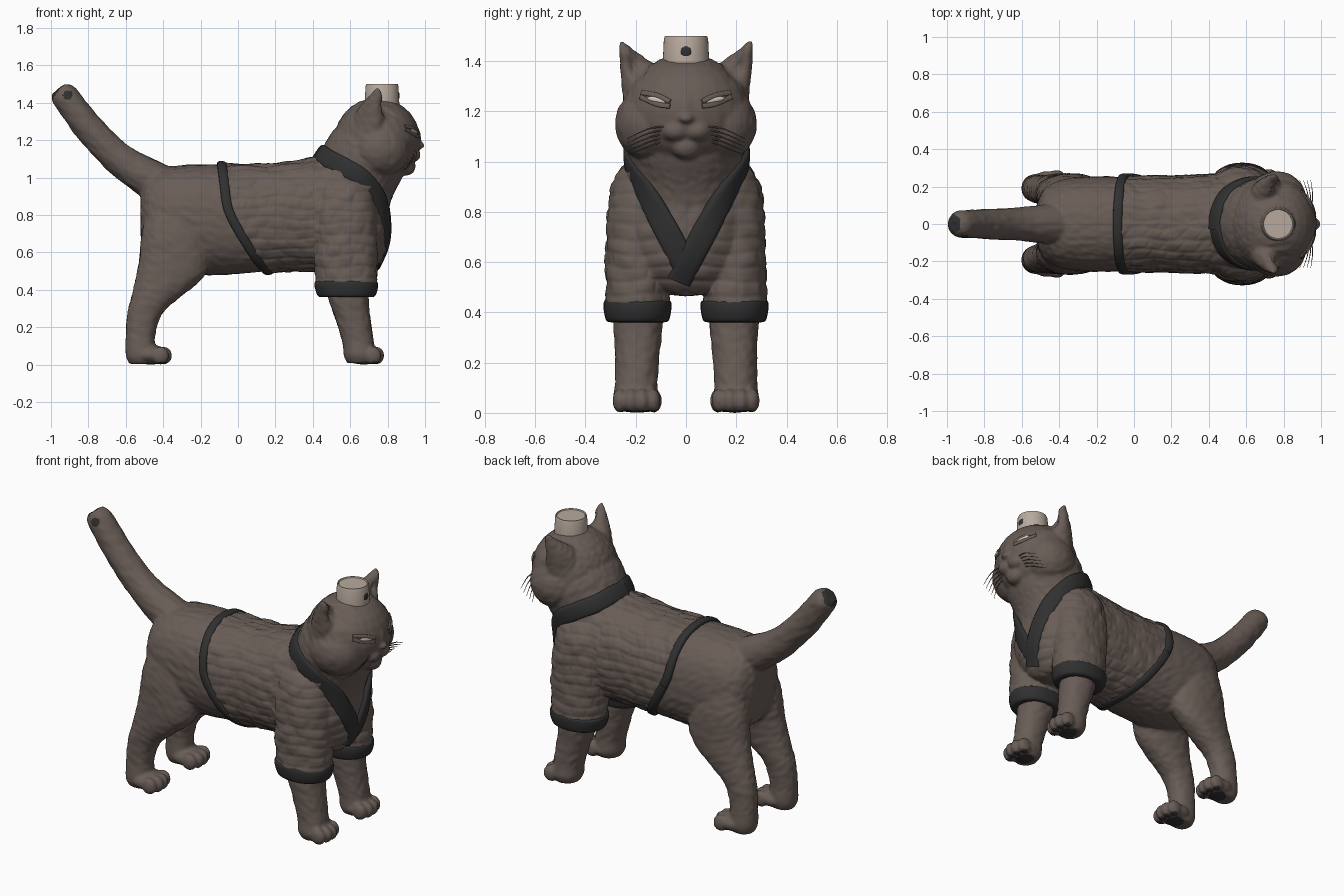
import bpy, bmesh, math
from mathutils import Vector, Matrix, noise
from mathutils.bvhtree import BVHTree

if "Cube" in bpy.data.objects:
    bpy.data.objects.remove(bpy.data.objects["Cube"])


def material(name, rgb):
    m = bpy.data.materials.new(name)
    m.diffuse_color = (*rgb, 1)
    m.use_nodes = True
    m.node_tree.nodes["Principled BSDF"].inputs["Base Color"].default_value = m.diffuse_color
    return m


FUR = material("brown fur", (0.140, 0.108, 0.093))
DARK = material("charcoal trim", (0.030, 0.030, 0.031))
PALE = material("pale beige", (0.48, 0.40, 0.34))
WHITE = material("eye ivory", (0.62, 0.56, 0.48))


def loft(bm, secs, n=32, sq=1.0, steps=4):
    """Skin a smooth tube through sections (centre, half axis u, half axis v)."""
    secs = [[Vector(v) for v in s] for s in secs]
    dense = []
    for i in range(len(secs) - 1):
        a, b, c, d = (secs[min(max(i + k, 0), len(secs) - 1)] for k in (-1, 0, 1, 2))
        for j in range(steps):
            t = j / steps
            dense.append([b[k] + 0.5 * t * (c[k] - a[k] + t * (2 * a[k] - 5 * b[k] + 4 * c[k] - d[k]
                          + t * (3 * (b[k] - c[k]) + d[k] - a[k]))) for k in range(3)])
    dense.append(secs[-1])
    rings = []
    for c, u, v in dense:
        ring = []
        for i in range(n):
            ca, sa = math.cos(2 * math.pi * i / n), math.sin(2 * math.pi * i / n)
            ca = math.copysign(abs(ca) ** sq, ca)
            sa = math.copysign(abs(sa) ** sq, sa)
            ring.append(bm.verts.new(c + u * ca + v * sa))
        rings.append(ring)
    faces = [bm.faces.new(rings[0][::-1]), bm.faces.new(rings[-1])]
    for r, q in zip(rings, rings[1:]):
        faces += [bm.faces.new((r[i], r[(i + 1) % n], q[(i + 1) % n], q[i])) for i in range(n)]
    bmesh.ops.recalc_face_normals(bm, faces=faces)


def column(bm, rows, s):
    """Upright limb from rows of (z, x, y, rx, ry), on side s."""
    loft(bm, [((x, s * y, z), (rx, 0, 0), (0, ry, 0)) for z, x, y, rx, ry in rows], sq=0.92)


def blob(bm, centre, radii, rot=Matrix()):
    bmesh.ops.create_uvsphere(bm, u_segments=24, v_segments=14, radius=1,
                              matrix=Matrix.Translation(centre) @ rot @ Matrix.Diagonal((*radii, 1)))


def finish(name, bm, *mats, angle=50):
    me = bpy.data.meshes.new(name)
    for f in bm.faces:
        f.smooth = True
    bm.to_mesh(me)
    bm.free()
    me.set_sharp_from_angle(angle=math.radians(angle))
    for m in mats:
        me.materials.append(m)
    ob = bpy.data.objects.new(name, me)
    bpy.context.collection.objects.link(ob)
    return ob


# ---- body: overlapping volumes fused into one skin
bm = bmesh.new()
torso = [(-.52, .80, .10, .13), (-.48, .79, .19, .21), (-.38, .79, .24, .265), (-.2, .775, .255, .295),
         (0, .775, .25, .29), (.2, .785, .25, .283), (.4, .80, .255, .295), (.55, .79, .26, .31),
         (.68, .76, .23, .28), (.755, .75, .16, .20), (.80, .78, .06, .09)]
loft(bm, [((x, 0, z), (0, ry, 0), (0, 0, rz)) for x, z, ry, rz in torso], sq=0.88)
neck = [(.55, .84, .27, .25), (.625, 1.0, .23, .23), (.70, 1.14, .22, .245), (.75, 1.22, .16, .2)]
loft(bm, [((x, 0, z), (.84 * h, 0, -.54 * h), (0, ry, 0)) for x, z, h, ry in neck])
tail = [(-.30, .90, .12), (-.44, .975, .108), (-.63, 1.095, .088), (-.785, 1.25, .08),
        (-.89, 1.385, .075), (-.935, 1.445, .07), (-.958, 1.475, .045)]
secs = []
for i, (x, z, r) in enumerate(tail):
    p, q = tail[max(i - 1, 0)], tail[min(i + 1, len(tail) - 1)]
    d = Vector((q[0] - p[0], 0, q[1] - p[1])).normalized()
    secs.append(((x, 0, z), (0, r, 0), (d.z * r, 0, -d.x * r)))
loft(bm, secs)
# head and muzzle
blob(bm, (.745, 0, 1.2), (.23, .255, .225))
blob(bm, (.90, 0, 1.06), (.05, .06, .05))
blob(bm, (.92, 0, 1.21), (.06, .045, .08))
blob(bm, (.968, 0, 1.172), (.03, .032, .02))
PAWS = ((-.465, .192), (.67, .197))
for s in (1, -1):
    blob(bm, (.76, s * .14, 1.15), (.16, .142, .15))
    blob(bm, (.925, s * .043, 1.122), (.052, .056, .042))
    # ears
    loft(bm, [((.695, s * .16, 1.29), (.03, s * .09, -.045), (.09, 0, .01)),
              ((.715, s * .20, 1.375), (.02, s * .06, -.02), (.066, 0, .01)),
              ((.738, s * .238, 1.44), (.008, s * .028, -.006), (.034, 0, .004)),
              ((.745, s * .256, 1.478), (.002, s * .008, 0), (.01, 0, 0))])
    # legs and sleeves
    column(bm, [(.85, -.35, .13, .13, .10), (.7, -.34, .15, .175, .115), (.55, -.34, .165, .19, .105),
                (.45, -.375, .175, .175, .095), (.36, -.44, .18, .13, .085), (.27, -.50, .185, .093, .075),
                (.15, -.522, .19, .078, .07), (.05, -.52, .192, .08, .075), (.003, -.52, .192, .06, .055)], s)
    column(bm, [(.5, .58, .19, .12, .1), (.36, .59, .19, .108, .098), (.25, .613, .193, .095, .09),
                (.12, .642, .198, .084, .085), (.05, .65, .2, .085, .09), (.008, .65, .2, .065, .07)], s)
    column(bm, [(1.0, .55, .12, .10, .10), (.93, .56, .15, .145, .125), (.8, .57, .178, .16, .125),
                (.6, .575, .188, .16, .121), (.45, .58, .193, .153, .118), (.39, .58, .193, .146, .112)], s)
    # paws with toes
    for px, py in PAWS:
        blob(bm, (px, s * py, .052), (.10, .092, .052))
        for k in (-1.5, -.5, .5, 1.5):
            blob(bm, (px + .075 - .016 * abs(k), s * py + k * .044, .048), (.046, .03, .048))
raw = finish("raw_volumes", bm)
mod = raw.modifiers.new("fuse", 'REMESH')
mod.mode, mod.voxel_size = 'VOXEL', 0.009
mod = raw.modifiers.new("soften", 'SMOOTH')
mod.factor, mod.iterations = 0.5, 5
fused = bpy.data.meshes.new_from_object(raw.evaluated_get(bpy.context.evaluated_depsgraph_get()))
bpy.data.objects.remove(raw)
bm = bmesh.new()
bm.from_mesh(fused)
bm.normal_update()
skin = BVHTree.FromBMesh(bm)


# ---- surface relief: quilted jacket, fur grain, ear hollows
def hem_x(z):
    if z > .86:
        return -.06 - .13 * (z - .86)
    return -.06 + .21 * ((.86 - z) / .36) ** 1.3


def in_jacket(p):
    if p.z < .40 or p.x < hem_x(p.z) or p.z > 1.13 - .66 * (p.x - .45):
        return False
    return not (p.x > .65 and p.z > .53 + 2.1 * abs(p.y))


moves = []
for v in bm.verts:
    p, n = v.co, v.normal
    if in_jacket(p):
        wob = .02 * noise.noise(p * 7)
        across = p.z if p.x > .41 else math.atan2(p.z - .78, abs(p.y)) * .27
        row = (across + wob) / .058
        col = (p.x + .8 * abs(p.y) + wob) / .10 + .5 * (math.floor(row) % 2)
        edge = min(.5 - abs(row % 1 - .5), 1.8 * (.5 - abs(col % 1 - .5)))
        d = .007 + .005 * min(1, edge * 4) + .008 * noise.noise(p * 14)
    else:
        d = .0035 * noise.noise(Vector((p.x * 18, p.y * 40, p.z * 32 + p.x * 14)))
        if p.z < .12 or p.x > .85:
            d *= .3
        ear = ((abs(p.y) - .205) / .035) ** 2 + ((p.z - 1.385) / .042) ** 2
        if n.x > .2 and p.z > 1.3:
            d -= .035 * math.exp(-ear)
    moves.append(n * d)
for v, m in zip(bm.verts, moves):
    v.co += m
    v.co.z = max(v.co.z, 0)
bm.normal_update()
# dark tail end, side spot and paw pads
for f in bm.faces:
    c, n = f.calc_center_median(), f.normal
    if c.x < -.85 and c.z > 1.39:
        end = n.dot(Vector((-.85, 0, .5))) > .72 and c.z > 1.41
        spot = n.y < -.4 and math.hypot(c.x + .91, c.z - 1.44) < .026
        f.material_index = int(end or spot)
    elif c.z < .035 and n.z < -.45:
        for px, py in PAWS:
            dy = abs(c.y) - py
            toe = any(math.hypot(c.x - px - .078 + .016 * abs(k), dy - k * .044) < .021
                      for k in (-1.5, -.5, .5, 1.5))
            if toe or math.hypot((c.x - px + .005) / .05, dy / .055) < 1:
                f.material_index = 1
finish("cat_body", bm, FUR, DARK, angle=80)


# ---- bands laid on the skin
def ribbon(name, pts, w, t, mat):
    hits = [skin.find_nearest(Vector(p))[:2] for p in pts]
    secs = []
    for i, (p, n) in enumerate(hits):
        d = hits[min(i + 1, len(hits) - 1)][0] - hits[max(i - 1, 0)][0]
        side = d.cross(n).normalized()
        secs.append((p, side * w, side.cross(d).normalized() * t))
    b = bmesh.new()
    loft(b, secs, n=16, sq=.6)
    finish(name, b, mat)


hem = []
for i in range(37):
    a = 2 * math.pi * i / 36 + .01
    z = .778 + .295 * math.sin(a)
    hem.append((hem_x(z), .26 * math.cos(a), z))
ribbon("jacket_hem", hem, .025, .021, DARK)
for s, name, low in ((1, "collar_over", [(.80, .03, .63), (.76, -.03, .51)]),
                     (-1, "collar_under", [(.80, .03, .63), (.78, .0, .57)])):
    path = [(.44, -.03, 1.12), (.455, .06, 1.12), (.50, .15, 1.09), (.58, .215, 1.05), (.67, .22, .99),
            (.755, .165, .88), (.80, .095, .75)] + low
    ribbon(name, [(x, s * y, z) for x, y, z in path], .050, .024 if s > 0 else .018, DARK)

for s, side in ((1, "left"), (-1, "right")):
    # sleeve cuffs
    b = bmesh.new()
    column(b, [(.360, .58, .193, .125, .10), (.366, .58, .193, .152, .123), (.40, .58, .193, .166, .133),
               (.43, .578, .193, .170, .135), (.445, .578, .193, .162, .13), (.45, .578, .193, .13, .10)], s)
    finish(side + "_cuff", b, DARK)
    # narrow eyes between two lids
    p, n = skin.find_nearest(Vector((.93, s * .112, 1.243)))[:2]
    rot = Matrix.Rotation(math.atan2(n.y, n.x), 4, 'Z') @ Matrix.Rotation(s * .2, 4, 'X')
    b = bmesh.new()
    blob(b, p, (.007, .042, .011), rot)
    finish(side + "_eye", b, WHITE)
    for lid, zs in (("upper", (1.236, 1.259, 1.268)), ("lower", (1.219, 1.227, 1.25))):
        ribbon(f"{side}_{lid}_lid", [(.95, s * .06, zs[0]), (.93, s * .11, zs[1]), (.88, s * .165, zs[2])],
               .010, .007, FUR)
    # whiskers
    b = bmesh.new()
    for k in range(5):
        ends = [(.945 - .01 * k, .07, 1.14 - .012 * k), (.955 - .012 * k, .15, 1.13 - .018 * k),
                (.945 - .02 * k, .235, 1.09 - .016 * k)]
        loft(b, [((x, s * y, z), (0, 0, r), (r, 0, 0)) for (x, y, z), r in zip(ends, (.004, .003, .001))], n=6)
    finish(side + "_whiskers", b, FUR)

# ---- small round cap with a sunken lid and a front stud
b = bmesh.new()
loft(b, [((.77, 0, z), (r, 0, 0), (0, r, 0)) for z, r in
         ((1.36, .092), (1.385, .093), (1.488, .088), (1.499, .084), (1.499, .08), (1.493, .077))], n=40, steps=1)
finish("head_cap", b, PALE, angle=35)
b = bmesh.new()
blob(b, (.858, 0, 1.437), (.006, .021, .021))
finish("cap_stud", b, DARK)
